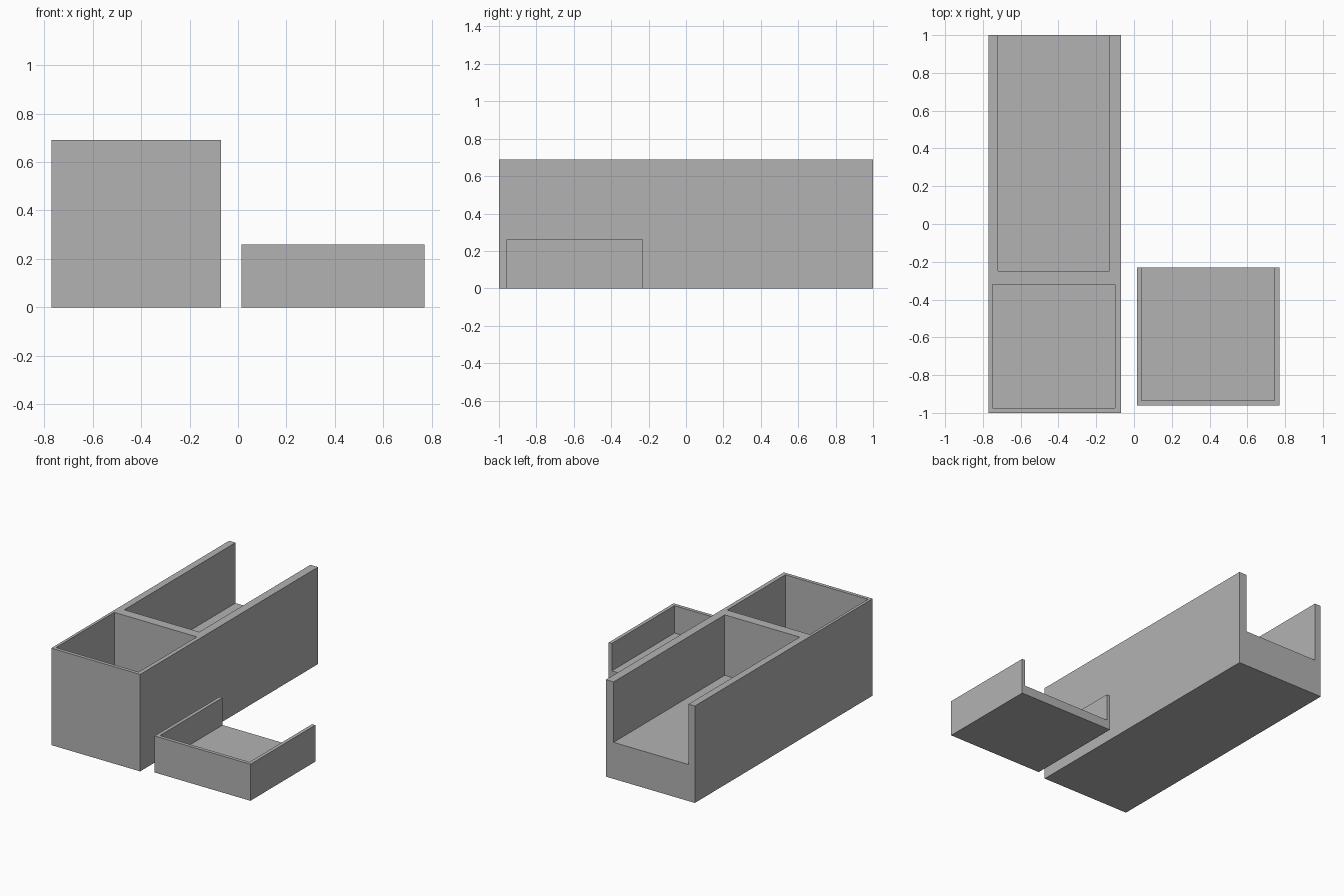
import bpy
from mathutils import Vector

cube = bpy.data.objects.get("Cube")
if cube:
    bpy.data.objects.remove(cube, do_unlink=True)

# Single grey material
grey = bpy.data.materials.new("plain grey")
grey.use_nodes = True
colour = (0.45, 0.45, 0.45, 1)
grey.diffuse_color = colour
grey.node_tree.nodes["Principled BSDF"].inputs["Base Color"].default_value = colour


def box(name, low, high):
    """Axis-aligned box between two corners."""
    low, high = Vector(low), Vector(high)
    bpy.ops.mesh.primitive_cube_add(size=1, location=(low + high) / 2)
    obj = bpy.context.object
    obj.name = name
    obj.scale = high - low
    bpy.ops.object.transform_apply(location=False, rotation=False, scale=True)
    obj.data.materials.append(grey)
    return obj


def carve(body, low, high):
    """Cut a box-shaped pocket out of the body."""
    cutter = box("pocket_cutter", low, high)
    cutter.hide_render = True
    mod = body.modifiers.new("pocket", "BOOLEAN")
    mod.operation = "DIFFERENCE"
    mod.solver = "EXACT"
    mod.object = cutter
    bpy.context.view_layer.objects.active = body
    bpy.ops.object.modifier_apply(modifier=mod.name)
    bpy.data.objects.remove(cutter, do_unlink=True)


# Pockets run past the open sides so that they cut cleanly
ABOVE, BEHIND = 1.0, 1.2

# Long holder: deep front compartment, raised channel open at the back
holder = box("long_holder", (-0.77, -1, 0), (-0.07, 1, 0.69))
carve(holder, (-0.75, -0.975, 0.065), (-0.10, -0.32, ABOVE))
carve(holder, (-0.72, -0.25, 0.26), (-0.13, BEHIND, ABOVE))

# Shallow tray open at the back
tray = box("shallow_tray", (0.015, -0.96, 0), (0.77, -0.23, 0.26))
carve(tray, (0.04, -0.935, 0.065), (0.745, BEHIND, ABOVE))
